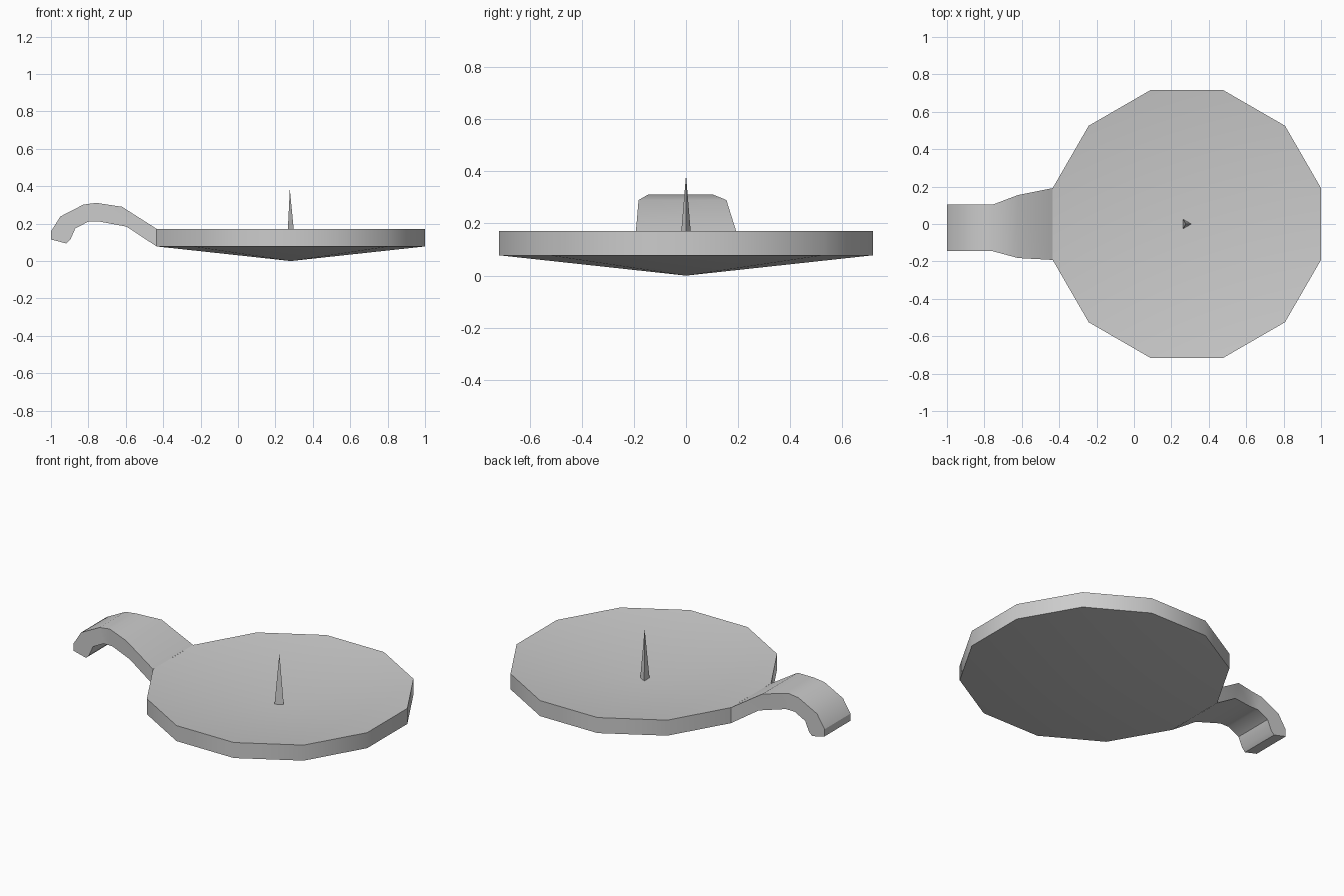
import bpy, bmesh, math

if "Cube" in bpy.data.objects:
    bpy.data.objects.remove(bpy.data.objects["Cube"])

CX = 0.2825          # dish centre
R = 0.7425           # dish corner radius

grey = bpy.data.materials.new("light_grey")
grey.diffuse_color = (0.6, 0.6, 0.6, 1)
grey.use_nodes = True
grey.node_tree.nodes["Principled BSDF"].inputs["Base Color"].default_value = grey.diffuse_color


def finish(name, bm, smooth=None):
    bmesh.ops.recalc_face_normals(bm, faces=bm.faces)
    mesh = bpy.data.meshes.new(name)
    bm.to_mesh(mesh)
    bm.free()
    mesh.materials.append(grey)
    obj = bpy.data.objects.new(name, mesh)
    bpy.context.collection.objects.link(obj)
    if smooth:
        bpy.ops.object.select_all(action='DESELECT')
        obj.select_set(True)
        bpy.context.view_layer.objects.active = obj
        bpy.ops.object.shade_smooth_by_angle(angle=math.radians(smooth))
    return obj


# Dish: shallow twelve-sided cone, hollow on top with the same slope
bm = bmesh.new()
rings = []
for z in (0.078, 0.172):
    rings.append([bm.verts.new((CX + R * math.cos(math.radians(15 + 30 * i)),
                                R * math.sin(math.radians(15 + 30 * i)), z))
                  for i in range(12)])
bottom = bm.verts.new((CX, 0, 0))
hollow = bm.verts.new((CX, 0, 0.08))
low, high = rings
for i in range(12):
    j = (i + 1) % 12
    bm.faces.new((low[j], low[i], bottom))
    bm.faces.new((high[i], high[j], hollow))
    if i != 5:       # the side facing -x opens into the handle
        bm.faces.new((low[i], low[j], high[j], high[i]))
finish("dish", bm, 31)

# Handle: curled strap; upper x z, lower x z, y max, y min at each station
stations = [
    (-0.435, 0.172, -0.435, 0.078, 0.192, -0.192),
    (-0.62, 0.29, -0.596, 0.184, 0.155, -0.182),
    (-0.757, 0.311, -0.74, 0.211, 0.103, -0.145),
    (-0.826, 0.302, -0.80, 0.211, 0.103, -0.145),
    (-0.95, 0.238, -0.87, 0.174, 0.103, -0.145),
    (-1.0, 0.158, -0.896, 0.115, 0.103, -0.145),
    (-1.0, 0.115, -0.917, 0.094, 0.103, -0.145),
]
bm = bmesh.new()
loops = []
for ux, uz, lx, lz, y1, y0 in stations:
    loops.append([bm.verts.new(p) for p in
                  ((ux, y0, uz), (ux, y1, uz), (lx, y1, lz), (lx, y0, lz))])
for a, b in zip(loops, loops[1:]):
    for i in range(4):
        j = (i + 1) % 4
        bm.faces.new((a[i], a[j], b[j], b[i]))
bm.faces.new(loops[-1])
finish("handle", bm, 31)

# Spike: thin three-sided point standing in the hollow
bm = bmesh.new()
base = [bm.verts.new((0.277 + 0.03 * math.cos(math.radians(a)),
                      0.03 * math.sin(math.radians(a)), 0.075))
        for a in (0, 120, 240)]
tip = bm.verts.new((0.277, 0, 0.385))
for i in range(3):
    bm.faces.new((base[i], base[(i + 1) % 3], tip))
bm.faces.new(base[::-1])
finish("spike", bm)
